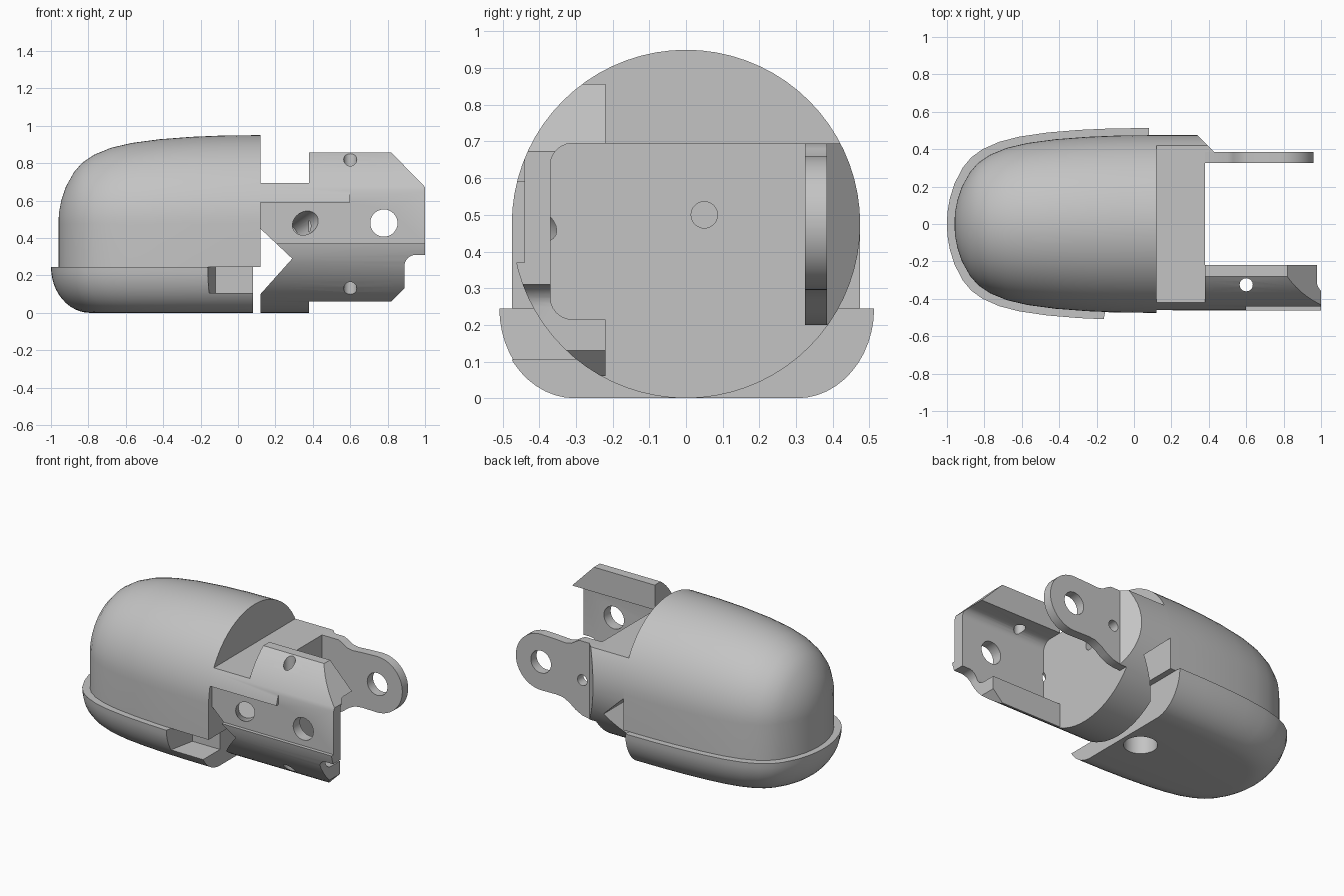
import bpy, bmesh, math
from mathutils import Vector

cube = bpy.data.objects.get("Cube")
if cube:
    bpy.data.objects.remove(cube, do_unlink=True)

grey = bpy.data.materials.new("light_grey")
grey.use_nodes = True
COLOUR = (0.55, 0.55, 0.55, 1)
grey.diffuse_color = COLOUR
grey.node_tree.nodes["Principled BSDF"].inputs["Base Color"].default_value = COLOUR


def finish(name, bm):
    bmesh.ops.remove_doubles(bm, verts=bm.verts, dist=1e-5)
    bmesh.ops.recalc_face_normals(bm, faces=bm.faces)
    me = bpy.data.meshes.new(name)
    bm.to_mesh(me)
    bm.free()
    me.materials.append(grey)
    ob = bpy.data.objects.new(name, me)
    bpy.context.collection.objects.link(ob)
    return ob


def loft(name, rings):
    """Join equal-length closed rings and cap both ends."""
    bm = bmesh.new()
    vs = [[bm.verts.new(p) for p in r] for r in rings]
    n = len(vs[0])
    for a, b in zip(vs, vs[1:]):
        for i in range(n):
            j = (i + 1) % n
            bm.faces.new((a[i], a[j], b[j], b[i]))
    bm.faces.new(vs[0])
    bm.faces.new(vs[-1])
    return finish(name, bm)


def prism(name, pts, axis, lo, hi):
    """Extrude a 2D outline along an axis; the outline uses the other two."""
    place = {"x": lambda p, t: (t, p[0], p[1]),
             "y": lambda p, t: (p[0], t, p[1]),
             "z": lambda p, t: (p[0], p[1], t)}[axis]
    return loft(name, [[place(p, t) for p in pts] for t in (lo, hi)])


def arc(cx, cy, r, a0, a1, n):
    return [(cx + r * math.cos(math.radians(a0 + (a1 - a0) * i / n)),
             cy + r * math.sin(math.radians(a0 + (a1 - a0) * i / n))) for i in range(n + 1)]


def circle(cx, cy, r, n=32):
    return arc(cx, cy, r, 0, 360, n)[:-1]


def box(x0, x1, y0, y1, z0, z1):
    return prism("cutter", [(x0, y0), (x1, y0), (x1, y1), (x0, y1)], "z", z0, z1)


def rod(start, direction, r, length):
    """Cylinder cutter running along any direction."""
    bm = bmesh.new()
    d = Vector(direction).normalized()
    m = d.to_track_quat("Z", "Y").to_matrix().to_4x4()
    m.translation = Vector(start) + d * length / 2
    bmesh.ops.create_cone(bm, cap_ends=True, segments=32, radius1=r, radius2=r,
                          depth=length, matrix=m)
    return finish("cutter", bm)


def cut(ob, *cutters):
    for c in cutters:
        c.hide_render = True
        mod = ob.modifiers.new("cut", "BOOLEAN")
        mod.operation, mod.solver, mod.object = "DIFFERENCE", "EXACT", c
        bpy.context.view_layer.objects.active = ob
        bpy.ops.object.modifier_apply(modifier=mod.name)
        bpy.data.objects.remove(c, do_unlink=True)


R, ZC = 0.475, 0.475

# Dome shell: bullet profile (x, radius), round above, straight walls below
profile = [(-.96, .012), (-.957, .06), (-.945, .125), (-.92, .2), (-.875, .28), (-.83, .33),
           (-.77, .37), (-.68, .407), (-.57, .433), (-.42, .453), (-.25, .466),
           (-.08, .473), (.12, .475)]
rings = []
for x, r in profile:
    top = [(x, py, pz) for py, pz in arc(0, ZC, r, 0, 180, 36)]
    rings.append(top + [(x, -r, .245), (x, r, .245)])
dome = loft("dome_shell", rings)

# Base tray: the same outline, wider, shrinking downwards in a rounded bowl
half = [((.12 - x) / 1.08, r / R) for x, r in profile]
outline = half + [(u, -v) for u, v in reversed(half)]
layers = []
for i in range(13):
    a = math.pi / 2 * i / 12
    z = .245 * (1 - math.sin(a))
    inset = .21 * (1 - math.cos(a))
    layers.append([(.08 - (1.08 - inset) * u, (.513 - inset) * v, z) for u, v in outline])
tray = loft("base_tray", layers)
cut(tray,
    prism("cutter", [(-.18, -.6), (-.12, -.3), (.2, -.3), (.2, -.6)], "z", .105, .4),
    rod((-.05, 0, -.1), (0, 0, 1), .1, .28))

# Hinge block with the front arm, carved from a round bar
block = prism("hinge_block_and_front_arm", circle(0, ZC, R, 72), "x", .12, 1.0)
cut(block,
    # clear the space behind the front arm, with a chamfer on the back side
    prism("cutter", [(.38, -.22), (1.1, -.22), (1.1, .6), (.215, .6), (.43, .385), (.38, .385)],
          "z", -.1, 1.1),
    # flat top
    box(.0, .38, -.6, .6, .695, 1.1),
    box(.3, .6, 0, .6, .695, 1.1),
    # rounded pocket on the inside of the arm
    prism("cutter", [(-.15, .215), (-.15, .695)] + arc(-.31, .635, .06, 90, 180, 6)
          + arc(-.31, .275, .06, 180, 270, 6), "x", .38, 1.1),
    # wedge gap under the dome
    prism("cutter", [(.08, .055), (.12, .1), (.29, .29), (.12, .45), (.08, .487)], "y", -.6, .6),
    # arm silhouette, upper and lower
    prism("cutter", [(.36, .857), (.82, .857), (1.1, .57), (1.1, 1.1), (.36, 1.1)], "y", -.6, -.1),
    prism("cutter", [(.38, -.1), (.38, .06), (.82, .06), (.89, .13)]
          + arc(.95, .25, .06, 180, 90, 8) + [(1.1, .31), (1.1, -.1)], "y", -.6, -.1),
    # flat recess on the outer face
    prism("cutter", [(.1, .37), (1.1, .37), (1.1, .72), (.6, .72), (.6, .59), (.1, .59)],
          "y", -.6, -.44),
    # pin holes
    rod((.6, -.325, -.1), (0, 0, 1), .035, 1.2),
    rod((.78, -.6, .48), (0, 1, 0), .073, .4),
    rod((.46, -.62, .55), (-.4, .72, -.28), .06, .42),
    rod((.42, .05, .5), (-1, 0, 0), .036, .15))

# Back hinge plate with a round eye
plate = prism("back_hinge_plate",
              [(.3, .695), (.5, .695), (.53, .68), (.56, .66), (.6, .652), (.66, .656)]
              + arc(.778, .478, .183, 90, -90, 24)
              + [(.67, .297), (.62, .292), (.575, .27), (.53, .235), (.48, .21), (.43, .2), (.3, .2)],
              "y", .325, .385)
cut(plate,
    rod((.78, .2, .48), (0, 1, 0), .073, .4),
    rod((.48, .2, .44), (0, 1, 0), .035, .4),
    # the plate must not fill the wedge gap
    prism("cutter", [(.2, .1), (.31, .1), (.31, .38), (.2, .38)], "y", .2, .5))

# Smooth curved faces, keep hard edges
for ob in (dome, tray, block, plate):
    bpy.ops.object.select_all(action="DESELECT")
    ob.select_set(True)
    bpy.context.view_layer.objects.active = ob
    bpy.ops.object.shade_smooth_by_angle(angle=math.radians(30))
